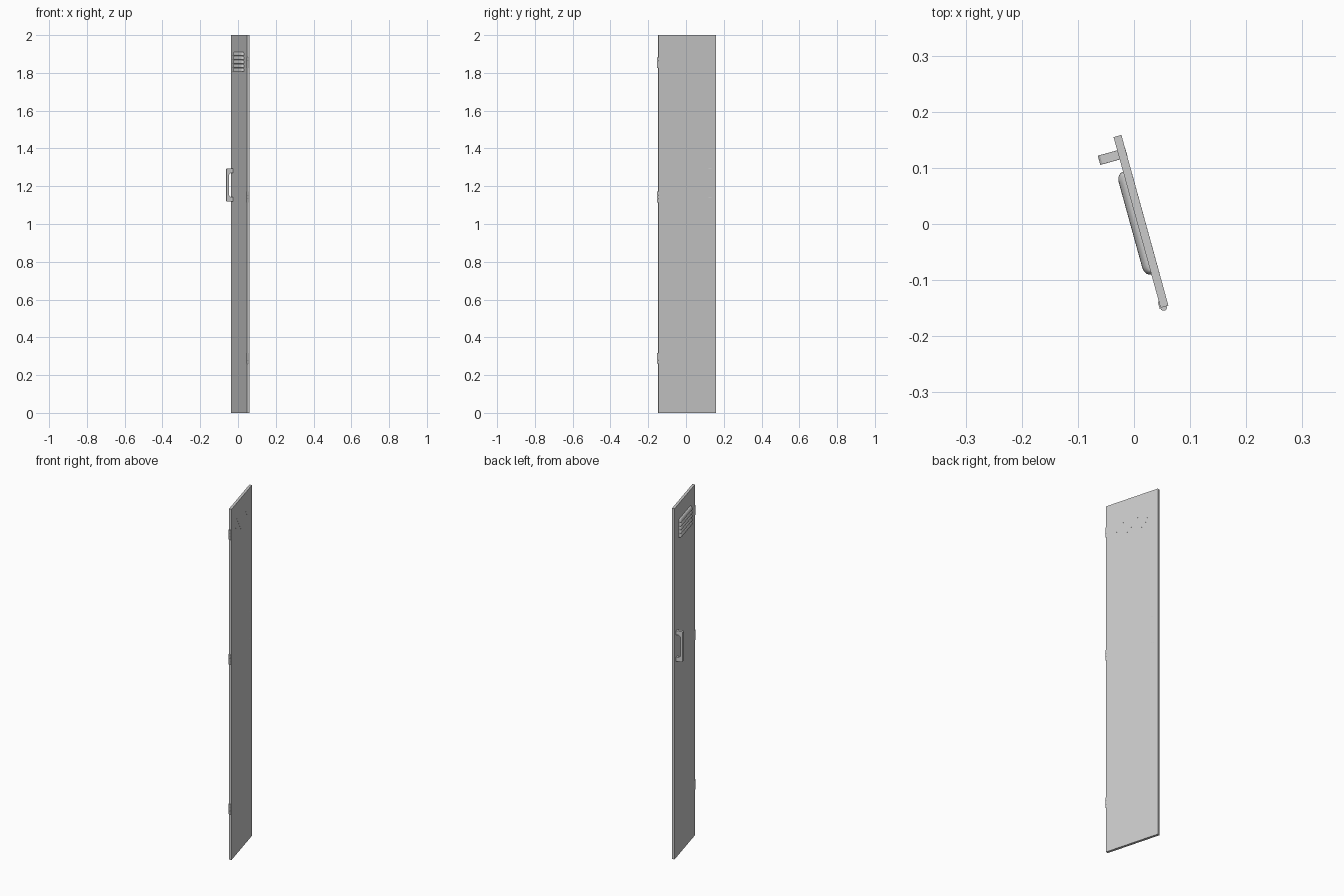
import bpy, bmesh, math
from mathutils import Matrix

if "Cube" in bpy.data.objects:
    bpy.data.objects.remove(bpy.data.objects["Cube"])

# Local frame: x = along door width (hinge to free edge), y = outward, z = up
TURN = Matrix.Rotation(math.radians(105.4), 4, 'Z')
BACK, FRONT = -0.0205, -0.006


def finish(name, bm, bevel=0.0, smooth=False):
    bmesh.ops.recalc_face_normals(bm, faces=bm.faces)
    bm.transform(TURN)
    me = bpy.data.meshes.new(name)
    bm.to_mesh(me)
    bm.free()
    ob = bpy.data.objects.new(name, me)
    bpy.context.collection.objects.link(ob)
    if bevel:
        mod = ob.modifiers.new("bevel", 'BEVEL')
        mod.width = bevel
        mod.segments = 2
    if smooth:
        bpy.ops.object.select_all(action='DESELECT')
        ob.select_set(True)
        bpy.context.view_layer.objects.active = ob
        bpy.ops.object.shade_smooth_by_angle(angle=math.radians(35))
    return ob


def add_box(bm, x, y, z):
    m = Matrix.Translation([(a + b) / 2 for a, b in (x, y, z)])
    m = m @ Matrix.Diagonal([b - a for a, b in (x, y, z)] + [1])
    bmesh.ops.create_cube(bm, size=1, matrix=m)


def add_barrel(bm, x, y, z0, z1, r, sides=12):
    bmesh.ops.create_cone(bm, cap_ends=True, segments=sides, radius1=r, radius2=r,
                          depth=z1 - z0, matrix=Matrix.Translation((x, y, (z0 + z1) / 2)))


# Door panel
bm = bmesh.new()
add_box(bm, (-0.1565, 0.159), (BACK, FRONT), (0, 2))
finish("door_panel", bm)


# Vent louvres: scoops with rounded ends, flat underneath, curving back at the top
def add_louvre(bm, z0, height=0.019, depth=0.0125, half=0.095):
    rings = []
    for i in range(6):
        a = math.radians(90) * i / 5
        p = max(depth * math.cos(a), 0.0002)
        w = half - 0.008 * (1 - math.cos(a))
        right = [(w - 0.016 * (1 - math.cos(b)), FRONT + p * math.sin(b))
                 for b in [math.radians(18 * k) for k in range(6)]]
        outline = [(w, BACK - 0.0001)] + right
        outline += [(-x, y) for x, y in reversed(outline)]
        rings.append([bm.verts.new((x, y, z0 + height * math.sin(a))) for x, y in outline])
    n = len(rings[0])
    for low, high in zip(rings, rings[1:]):
        for j in range(n):
            k = (j + 1) % n
            bm.faces.new((low[j], low[k], high[k], high[j]))
    bm.faces.new(rings[0])
    bm.faces.new(rings[-1])


bm = bmesh.new()
for i in range(5):
    add_louvre(bm, 1.808 + i * 0.021)
finish("vent_louvres", bm, smooth=True)

# Handle: C-shaped profile mirrored about its middle, extruded sideways
half_profile = [(BACK - 0.0003, 0.087), (0.026, 0.087), (0.030, 0.083)]
half_inner = [(0.017, 0.054), (0.007, 0.064), (BACK - 0.0003, 0.064)]
profile = half_profile + [(y, -z) for y, z in reversed(half_profile)]
profile += [(y, -z) for y, z in reversed(half_inner)] + half_inner
bm = bmesh.new()
face = bm.faces.new([bm.verts.new((0.1175, y, 1.206 + z)) for y, z in profile])
ext = bmesh.ops.extrude_face_region(bm, geom=[face])
bmesh.ops.translate(bm, vec=(0.017, 0, 0),
                    verts=[v for v in ext["geom"] if isinstance(v, bmesh.types.BMVert)])
finish("handle", bm, bevel=0.0008)

# Hinges: a leaf, three knuckles and a pin
for label, z in (("lower", 0.289), ("middle", 1.143), ("upper", 1.854)):
    bm = bmesh.new()
    add_box(bm, (-0.158, -0.145), (FRONT - 0.001, FRONT + 0.002), (z - 0.028, z + 0.028))
    for k in (-1, 0, 1):
        add_barrel(bm, -0.1575, -0.0115, z + k * 0.0193 - 0.0087, z + k * 0.0193 + 0.0087, 0.006)
    add_barrel(bm, -0.1575, -0.0115, z - 0.029, z + 0.029, 0.0035)
    finish(label + "_hinge", bm, smooth=True)
